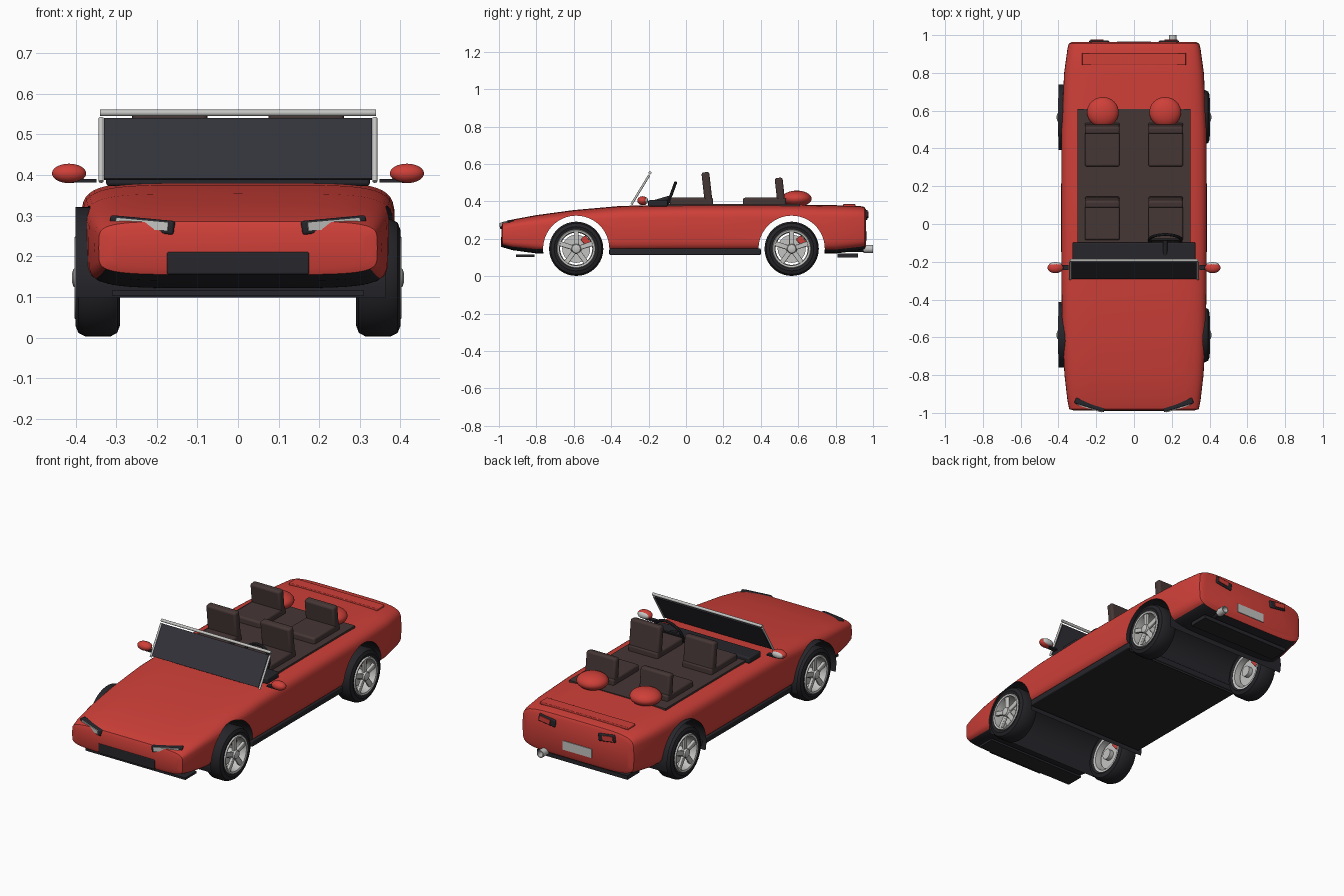
import bpy, bmesh
from math import sin, cos, pi, radians, copysign
from mathutils import Vector, Matrix

cube = bpy.data.objects.get("Cube")
if cube:
    bpy.data.objects.remove(cube)


def material(name, r, g, b):
    m = bpy.data.materials.new(name)
    m.use_nodes = True
    m.diffuse_color = (r, g, b, 1)
    m.node_tree.nodes["Principled BSDF"].inputs["Base Color"].default_value = (r, g, b, 1)
    return m


RED = material("red paint", 0.62, 0.05, 0.04)
DARK = material("black trim", 0.02, 0.02, 0.025)
GLASS = material("dark glass", 0.032, 0.032, 0.042)
BROWN = material("brown leather", 0.06, 0.038, 0.036)
SILVER = material("silver", 0.55, 0.55, 0.54)
TYRE = material("rubber", 0.018, 0.018, 0.022)


def finish(name, bm, *mats, loc=(0, 0, 0), rot=(0, 0, 0), bevel=0, smooth=True):
    """Turn a bmesh into a shaded object."""
    bmesh.ops.recalc_face_normals(bm, faces=bm.faces)
    me = bpy.data.meshes.new(name)
    bm.to_mesh(me)
    bm.free()
    for m in mats:
        me.materials.append(m)
    ob = bpy.data.objects.new(name, me)
    ob.location, ob.rotation_euler = loc, rot
    bpy.context.collection.objects.link(ob)
    bpy.ops.object.select_all(action="DESELECT")
    ob.select_set(True)
    bpy.context.view_layer.objects.active = ob
    if bevel:
        b = ob.modifiers.new("bevel", "BEVEL")
        b.width, b.segments = bevel, 3
    if smooth:
        bpy.ops.object.shade_smooth_by_angle(angle=radians(35))
    return ob


def box(name, loc, size, mat, rot=(0, 0, 0), bevel=0):
    bm = bmesh.new()
    bmesh.ops.create_cube(bm, size=1, matrix=Matrix.Diagonal((*size, 1)))
    return finish(name, bm, mat, loc=loc, rot=rot, bevel=bevel, smooth=bevel > 0)


def rod(name, a, b, r, mat):
    a, b = Vector(a), Vector(b)
    bm = bmesh.new()
    bmesh.ops.create_cone(bm, cap_ends=True, segments=16, radius1=r, radius2=r, depth=(b - a).length)
    turn = (b - a).to_track_quat("Z", "Y").to_euler()
    return finish(name, bm, mat, loc=(a + b) / 2, rot=turn)


def ball(name, loc, radii, mat):
    bm = bmesh.new()
    bmesh.ops.create_uvsphere(bm, u_segments=32, v_segments=16, radius=1, matrix=Matrix.Diagonal((*radii, 1)))
    return finish(name, bm, mat, loc=loc)


def skin(bm, rings, closed=True):
    """Bridge consecutive rings of vertices with quads."""
    n = len(rings[0])
    for p, q in zip(rings, rings[1:]):
        for i in range(n if closed else n - 1):
            j = (i + 1) % n
            bm.faces.new((p[i], p[j], q[j], q[i]))


def lathe(name, profile, centre, side, mat, loop=True):
    """Spin (x, radius) points around the axle direction."""
    bm = bmesh.new()
    n = 40
    rings = [[bm.verts.new((side * x, r * cos(2 * pi * i / n), r * sin(2 * pi * i / n)))
              for i in range(n)] for x, r in profile]
    skin(bm, rings + rings[:1] if loop else rings)
    if not loop:
        bm.faces.new(rings[0])
        bm.faces.new(rings[-1])
    return finish(name, bm, mat, loc=centre)


# Body shell: rounded sections (y, half width, bottom, top) lofted nose to tail
SECTIONS = [(-.987, .32, .172, .268), (-.98, .343, .155, .286), (-.93, .353, .14, .303),
            (-.8, .368, .122, .327), (-.6, .379, .12, .354), (-.35, .384, .12, .376),
            (0, .386, .12, .384), (.5, .384, .12, .384), (.8, .37, .122, .38),
            (.93, .352, .138, .376), (.955, .345, .144, .37), (.963, .328, .16, .355)]


def section(bm, y, w, lo, hi, n=48, power=0.36):
    ring = []
    for i in range(n):
        c, s = cos(2 * pi * i / n), sin(2 * pi * i / n)
        ring.append(bm.verts.new((w * copysign(abs(c) ** power, c), y,
                                  (lo + hi) / 2 + (hi - lo) / 2 * copysign(abs(s) ** power, s))))
    return ring


bm = bmesh.new()
rings = [section(bm, *s) for s in SECTIONS]
skin(bm, rings)
bm.faces.new(rings[0])
bm.faces.new(rings[-1])
bm.normal_update()
bmesh.ops.recalc_face_normals(bm, faces=bm.faces)
for f in bm.faces:
    f.material_index = 1 if f.normal.z < -0.85 else 0
body = finish("body", bm, RED, DARK, smooth=False)

# Wheel arches cut straight through the body
AXLES = {"front": -.587, "rear": .565}
HUB = .147
for end, y in AXLES.items():
    bm = bmesh.new()
    bmesh.ops.create_cone(bm, cap_ends=True, segments=64, radius1=.177, radius2=.177, depth=1,
                          matrix=Matrix.Rotation(pi / 2, 4, "Y"))
    for f in bm.faces:
        f.material_index = 1
    cutter = finish("arch_cutter", bm, RED, DARK, loc=(0, y, HUB), smooth=False)
    cut = body.modifiers.new("arch", "BOOLEAN")
    cut.operation, cut.object, cut.solver = "DIFFERENCE", cutter, "EXACT"
    bpy.context.view_layer.objects.active = body
    bpy.ops.object.modifier_apply(modifier=cut.name)
    bpy.data.objects.remove(cutter)

    # Open liner sheet inside each arch
    bm = bmesh.new()
    angles = [radians(-16 + 212 * i / 40) for i in range(41)]
    edges = [[bm.verts.new((x, .174 * cos(a), .174 * sin(a))) for a in angles] for x in (-.4, .365)]
    skin(bm, edges, closed=False)
    finish(end + "_arch_liner", bm, DARK, loc=(0, y, HUB))

bpy.ops.object.select_all(action="DESELECT")
body.select_set(True)
bpy.context.view_layer.objects.active = body
bpy.ops.object.shade_smooth_by_angle(angle=radians(35))

# Lower trim
box("sill_and_floor", (0, -.005, .131), (.75, .81, .034), DARK, bevel=.006)
box("front_lip", (0, -.86, .11), (.62, .1, .012), DARK)
box("rear_diffuser", (0, .865, .112), (.56, .11, .022), DARK)
box("grille", (0, -.975, .183), (.35, .03, .055), DARK, bevel=.004)
box("rear_deck_panel", (0, .873, .379), (.55, .065, .014), RED, bevel=.004)
box("number_plate", (0, .963, .215), (.18, .008, .05), SILVER)
pipe = [(0, .021), (.05, .021), (.05, .016), (0, .016)]
exhaust = lathe("exhaust_tip", pipe, (.205, .95, .146), 1, SILVER)
exhaust.rotation_euler.z = pi / 2
rod("exhaust_pipe", (.205, .78, .146), (.205, .965, .146), .015, DARK)

# Cockpit
box("cockpit_floor", (0, .25, .368), (.6, .72, .038), BROWN)
box("dashboard", (0, -.15, .39), (.65, .105, .034), DARK, bevel=.008)
bm = bmesh.new()
for i in range(32):
    a = 2 * pi * i / 32
    arm = Matrix.Rotation(a, 4, "Z") @ Matrix.Translation((.085, 0, 0)) @ Matrix.Rotation(pi / 2, 4, "X")
    bmesh.ops.create_circle(bm, segments=8, radius=.008, matrix=arm)
bm.verts.ensure_lookup_table()
loops = [bm.verts[i * 8:i * 8 + 8] for i in range(32)]
skin(bm, loops + loops[:1])
WHEEL = (.165, -.085, .42)
finish("steering_wheel", bm, DARK, loc=WHEEL, rot=(radians(70), 0, 0))
box("steering_spoke", WHEEL, (.165, .022, .008), DARK, rot=(radians(70), 0, 0))
rod("steering_column", (.165, -.17, .395), WHEEL, .012, DARK)

# Windscreen
box("windscreen", (0, -.243, .464), (.66, .008, .175), GLASS, rot=(radians(-31.5), 0, 0))
rod("windscreen_top_bar", (-.34, -.192, .553), (.34, -.192, .553), .008, SILVER)

for s, side in ((1, "left"), (-1, "right")):
    rod(side + "_windscreen_post", (s * .337, -.292, .384), (s * .337, -.197, .54), .006, SILVER)

    # Seats, rear headrest domes
    for row, y, h in (("front", .03, .18), ("rear", .42, .15)):
        name = side + "_" + row
        box(name + "_seat_cushion", (s * .168, y, .395), (.185, .23, .05), BROWN, bevel=.01)
        box(name + "_seat_back", (s * .168, y + .083, .377 + h / 2), (.185, .042, h), BROWN,
            rot=(.11, 0, 0), bevel=.012)
    ball(side + "_headrest_dome", (s * .165, .592, .415), (.084, .08, .043), RED)

    # Mirrors
    ball(side + "_mirror", (s * .416, -.232, .404), (.042, .028, .024), RED)
    ball(side + "_mirror_glass", (s * .416, -.216, .404), (.034, .014, .018), SILVER)
    box(side + "_mirror_arm", (s * .378, -.23, .386), (.06, .025, .009), DARK)

    # Headlamps and tail lamps
    turn = (0, radians(-s * 5), radians(s * 17))
    box(side + "_headlamp_housing", (s * .234, -.957, .277), (.165, .032, .034), DARK, rot=turn, bevel=.006)
    box(side + "_headlamp", (s * .236, -.974, .279), (.135, .008, .022), SILVER, rot=turn)
    tilt = (0, radians(-s * 8), 0)
    box(side + "_tail_lamp_housing", (s * .185, .961, .328), (.105, .02, .042), DARK, rot=tilt, bevel=.006)
    box(side + "_tail_lamp", (s * .195, .971, .33), (.065, .009, .026), RED, rot=tilt)

    # Wheels
    for end, y in AXLES.items():
        c = (0, y, HUB)
        name = side + "_" + end
        lathe(name + "_tyre", [(.3, .1), (.29, .115), (.297, .135), (.315, .145), (.375, .145),
                               (.393, .136), (.4, .118), (.394, .1)], c, s, TYRE)
        lathe(name + "_rim", [(.298, .103), (.395, .104), (.403, .1), (.4, .09), (.37, .086),
                              (.3, .09)], c, s, SILVER)
        lathe(name + "_brake_disc", [(.325, .075), (.337, .075)], c, s, SILVER, loop=False)
        lathe(name + "_hub", [(.3, .03), (.39, .027), (.405, .022), (.409, .01)], c, s, SILVER, loop=False)
        box(name + "_brake_caliper", (s * .335, y + .052, HUB + .042), (.036, .035, .05), RED,
            rot=(radians(40), 0, 0), bevel=.005)
        bm = bmesh.new()
        for k in range(5):
            bmesh.ops.create_cube(bm, size=1, matrix=Matrix.Rotation(2 * pi * k / 5, 4, "X")
                                  @ Matrix.Translation((0, 0, .054)) @ Matrix.Diagonal((.016, .026, .076, 1)))
        finish(name + "_spokes", bm, SILVER, loc=(s * .388, y, HUB), bevel=.004)
